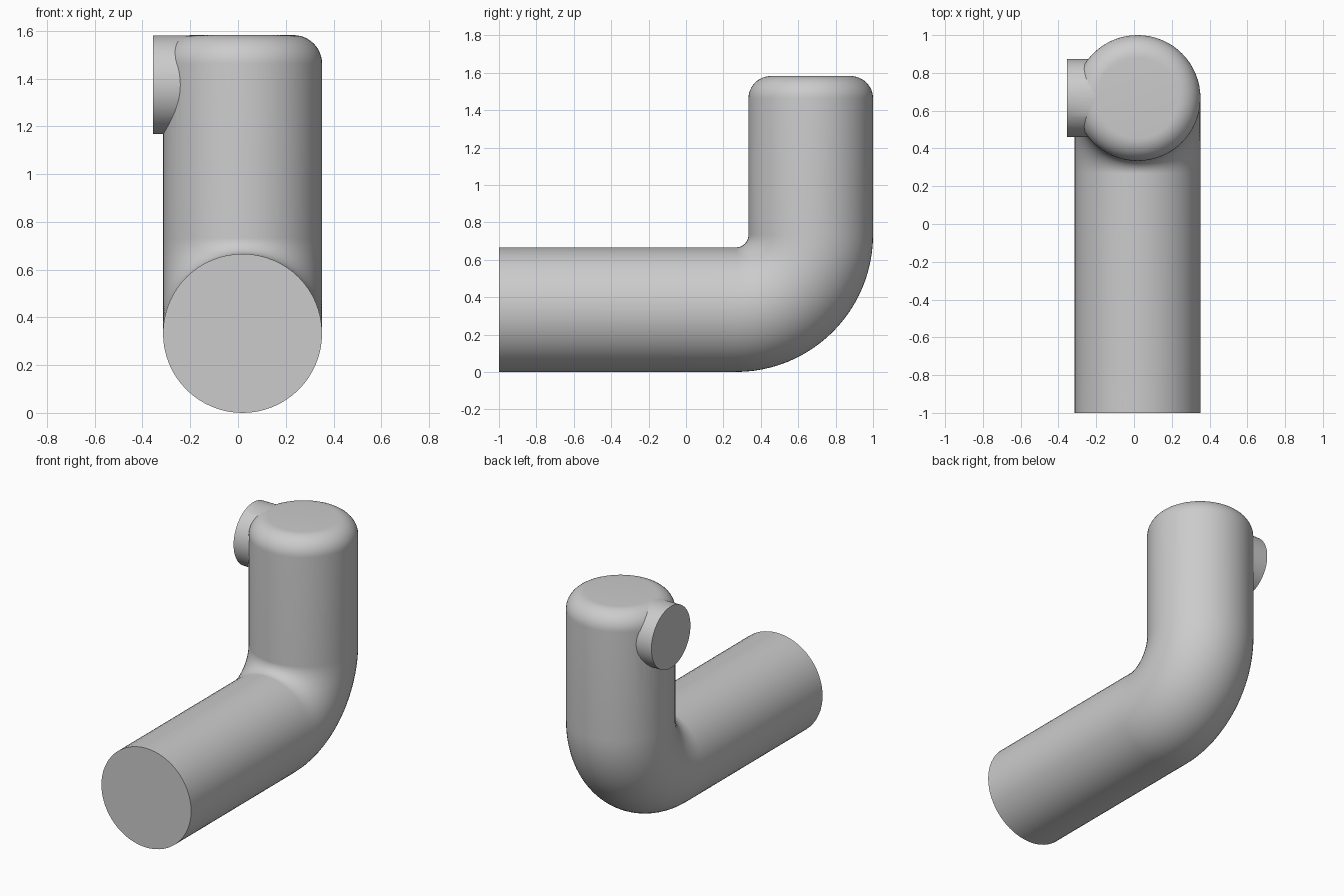
import bpy, bmesh
from math import sin, cos, pi
from mathutils import Vector

cube = bpy.data.objects.get("Cube")
if cube:
    bpy.data.objects.remove(cube, do_unlink=True)

grey = bpy.data.materials.new("plain grey")
grey.use_nodes = True
colour = (0.6, 0.6, 0.6, 1)
grey.diffuse_color = colour
grey.node_tree.nodes["Principled BSDF"].inputs["Base Color"].default_value = colour

SIDES = 64
R = 0.333             # pipe radius
CX = 0.019            # pipe centre in x
AXIS_Y, AXIS_Z = 1 - R, R
BEND = 0.40           # centreline bend radius
TOP, ROUND = 1.582, 0.12


def tube(name, stations):
    """Skin circles given as (centre, direction, radius), with flat ends."""
    bm = bmesh.new()
    rings = []
    for centre, direction, radius in stations:
        d = Vector(direction).normalized()
        u = Vector((0, 1, 0)) if abs(d.x) > 0.9 else Vector((1, 0, 0))
        v = d.cross(u)
        rings.append([bm.verts.new(Vector(centre) + radius *
                      (u * cos(2 * pi * i / SIDES) + v * sin(2 * pi * i / SIDES)))
                      for i in range(SIDES)])
    for a, b in zip(rings, rings[1:]):
        for i in range(SIDES):
            j = (i + 1) % SIDES
            bm.faces.new((a[i], a[j], b[j], b[i]))
    bm.faces.new(rings[0])
    bm.faces.new(rings[-1])
    bmesh.ops.recalc_face_normals(bm, faces=bm.faces)
    mesh = bpy.data.meshes.new(name)
    bm.to_mesh(mesh)
    bm.free()
    mesh.materials.append(grey)
    obj = bpy.data.objects.new(name, mesh)
    bpy.context.collection.objects.link(obj)
    return obj


# Main pipe: straight run, quarter bend, upright with a rounded top
path = [((CX, -1, AXIS_Z), (0, 1, 0), R)]
for k in range(25):
    a = k / 24 * pi / 2
    path.append(((CX, AXIS_Y - BEND + BEND * sin(a), AXIS_Z + BEND - BEND * cos(a)),
                 (0, cos(a), sin(a)), R))
for k in range(13):
    a = k / 12 * pi / 2
    path.append(((CX, AXIS_Y, TOP - ROUND + ROUND * sin(a)),
                 (0, 0, 1), R - ROUND + ROUND * cos(a)))
pipe = tube("elbow_pipe", path)

# Side outlet near the top of the upright
STUB_R = 0.207
stub_z = TOP - STUB_R - 0.001
stub = tube("side_outlet", [((-0.355, AXIS_Y, stub_z), (1, 0, 0), STUB_R),
                            ((-0.12, AXIS_Y, stub_z), (1, 0, 0), STUB_R)])

# Join the outlet into the pipe
union = pipe.modifiers.new("join_outlet", "BOOLEAN")
union.operation = "UNION"
union.solver = "EXACT"
union.object = stub
bpy.ops.object.select_all(action="DESELECT")
pipe.select_set(True)
bpy.context.view_layer.objects.active = pipe
bpy.ops.object.modifier_apply(modifier=union.name)
bpy.data.objects.remove(stub, do_unlink=True)
bpy.ops.object.shade_smooth_by_angle(angle=0.6)
